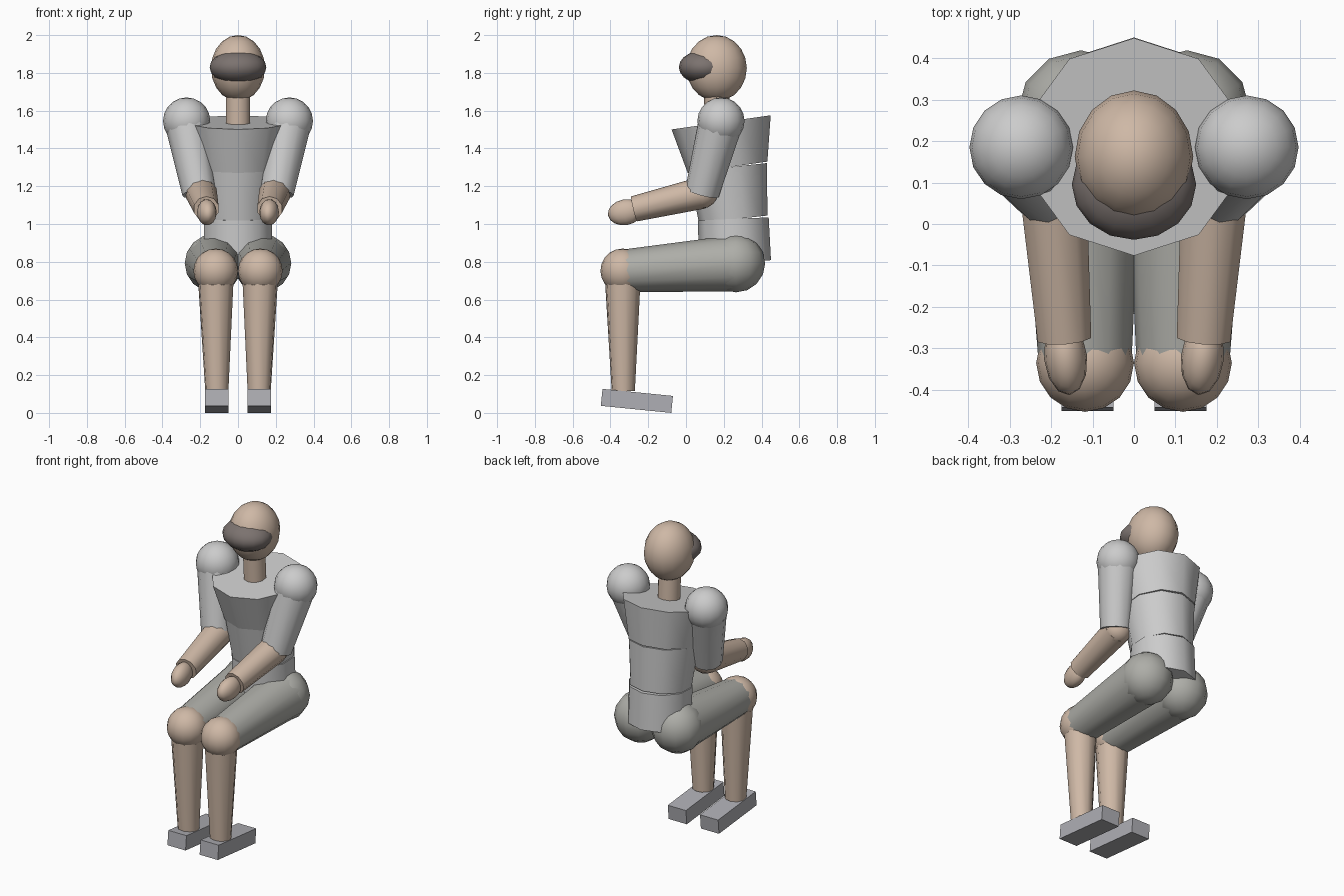
import bpy
import math
from mathutils import Vector

if "Cube" in bpy.data.objects:
    bpy.data.objects.remove(bpy.data.objects["Cube"])


def material(name, rgb):
    m = bpy.data.materials.new(name)
    m.diffuse_color = (*rgb, 1)
    m.use_nodes = True
    m.node_tree.nodes["Principled BSDF"].inputs["Base Color"].default_value = m.diffuse_color
    return m


SKIN = material("skin", (0.62, 0.48, 0.38))
SHIRT = material("shirt", (0.62, 0.62, 0.62))
SLEEVE = material("sleeve", (0.75, 0.75, 0.75))
TROUSER = material("trousers", (0.42, 0.42, 0.39))
SHOE = material("shoe", (0.43, 0.43, 0.46))
DARK = material("dark", (0.2, 0.17, 0.16))


def finish(name, mat, smooth=True):
    o = bpy.context.object
    o.name = name
    o.data.materials.append(mat)
    if smooth:
        bpy.ops.object.shade_smooth_by_angle(angle=math.radians(50))
    return o


def limb(name, a, b, ra, rb, mat, sides=10):
    """Tapered cylinder from point a to point b."""
    a, b = Vector(a), Vector(b)
    d = b - a
    bpy.ops.mesh.primitive_cone_add(vertices=sides, radius1=ra, radius2=rb, depth=d.length,
                                    location=(a + b) / 2,
                                    rotation=d.to_track_quat('Z', 'Y').to_euler())
    return finish(name, mat)


def ball(name, c, r, mat, seg=16, rings=10, rot=(0, 0, 0)):
    """Ellipsoid with radii r."""
    if not isinstance(r, tuple):
        r = (r, r, r)
    bpy.ops.mesh.primitive_uv_sphere_add(segments=seg, ring_count=rings, radius=1,
                                         location=c, rotation=rot)
    bpy.context.object.scale = r
    return finish(name, mat)


# torso, from the pelvis up
limb("pelvis", (0, 0.26, 0.80), (0, 0.25, 1.027), 0.19, 0.188, SHIRT)
limb("abdomen", (0, 0.25, 1.025), (0, 0.22, 1.30), 0.182, 0.21, SHIRT)
limb("chest", (0, 0.22, 1.30), (0, 0.186, 1.538), 0.213, 0.265, SHIRT)

# head
limb("neck", (0, 0.17, 1.52), (0, 0.16, 1.70), 0.067, 0.067, SKIN)
ball("head", (0, 0.162, 1.825), (0.143, 0.16, 0.175), SKIN)
ball("visor", (0, 0.095, 1.83), (0.15, 0.133, 0.09), DARK, 16, 10)

for side, s in (("left", -1), ("right", 1)):
    # arm
    shoulder, elbow = (s * 0.272, 0.185, 1.545), (s * 0.205, 0.085, 1.165)
    wrist = (s * 0.168, -0.275, 1.08)
    ball(side + "_shoulder", shoulder, 0.125, SLEEVE)
    limb(side + "_upper_arm", shoulder, elbow, 0.118, 0.091, SLEEVE, 12)
    ball(side + "_elbow", (s * 0.195, 0.085, 1.165), 0.083, SKIN, 12, 8)
    limb(side + "_forearm", (s * 0.195, 0.085, 1.165), wrist, 0.085, 0.068, SKIN)
    ball(side + "_hand", (s * 0.165, -0.322, 1.062), (0.052, 0.093, 0.068), SKIN, 12, 8,
         (math.radians(10), 0, s * math.radians(-6)))

    # leg
    hip, knee = (s * 0.128, 0.265, 0.792), (s * 0.118, -0.335, 0.752)
    ball(side + "_hip", hip, 0.154, TROUSER, 12, 8)
    limb(side + "_thigh", hip, knee, 0.15, 0.112, TROUSER, 12)
    ball(side + "_knee", knee, 0.118, SKIN)
    limb(side + "_shin", knee, (s * 0.112, -0.332, 0.115), 0.098, 0.062, SKIN)

    # shoe, toe slightly raised
    bpy.ops.mesh.primitive_cube_add(size=1, location=(s * 0.112, -0.26, 0.0635),
                                    rotation=(math.radians(-5.7), 0, 0))
    bpy.context.object.scale = (0.126, 0.375, 0.09)
    finish(side + "_shoe", SHOE, False)
